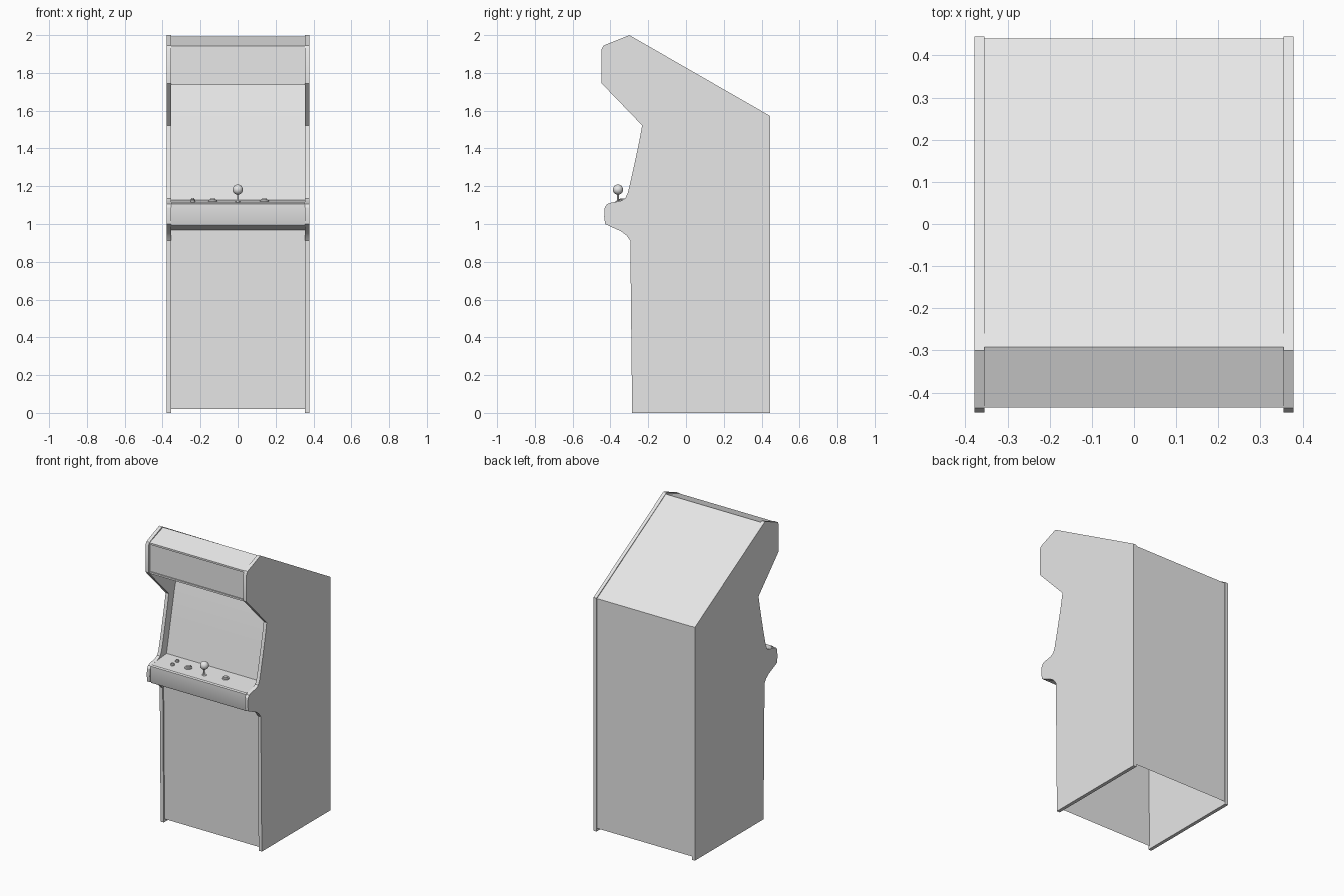
import bpy, bmesh, math

if "Cube" in bpy.data.objects:
    bpy.data.objects.remove(bpy.data.objects["Cube"])

grey = bpy.data.materials.new("light grey")
grey.diffuse_color = (0.8, 0.8, 0.8, 1)
grey.use_nodes = True
grey.node_tree.nodes["Principled BSDF"].inputs["Base Color"].default_value = grey.diffuse_color


def finish(name, bm, normals=True):
    if normals:
        bmesh.ops.recalc_face_normals(bm, faces=bm.faces)
    me = bpy.data.meshes.new(name)
    bm.to_mesh(me)
    bm.free()
    me.materials.append(grey)
    ob = bpy.data.objects.new(name, me)
    bpy.context.collection.objects.link(ob)
    bpy.ops.object.select_all(action='DESELECT')
    ob.select_set(True)
    bpy.context.view_layer.objects.active = ob
    bpy.ops.object.shade_smooth_by_angle(angle=math.radians(30))
    return ob


def slab(name, pts, x0, x1):
    """Solid plate from a (y, z) outline between two x positions."""
    bm = bmesh.new()
    f = bm.faces.new([bm.verts.new((x0, y, z)) for y, z in pts])
    r = bmesh.ops.extrude_face_region(bm, geom=[f])
    vs = [v for v in r['geom'] if isinstance(v, bmesh.types.BMVert)]
    bmesh.ops.translate(bm, verts=vs, vec=(x1 - x0, 0, 0))
    finish(name, bm)


def sheet(name, pts, w=0.356):
    """Thin panel following a (y, z) path between the sides."""
    bm = bmesh.new()
    rows = [[bm.verts.new((x, y, z)) for x in (-w, w)] for y, z in pts]
    for a, b in zip(rows, rows[1:]):
        bm.faces.new((a[0], a[1], b[1], b[0]))
    finish(name, bm, False)


def lathe(name, prof, x, y, z, n=20):
    """Round part from an (r, z) profile."""
    bm = bmesh.new()
    vs = [bm.verts.new((r, 0, h)) for r, h in prof]
    es = [bm.edges.new(p) for p in zip(vs, vs[1:])]
    bmesh.ops.spin(bm, geom=vs + es, axis=(0, 0, 1), cent=(0, 0, 0),
                   angle=2 * math.pi, steps=n)
    bmesh.ops.remove_doubles(bm, verts=bm.verts, dist=1e-5)
    finish(name, bm).location = (x, y, z)


# Side panels, cut to the cabinet silhouette
side = [(-0.285, 0), (-0.295, 0.912), (-0.315, 0.94), (-0.345, 0.962),
        (-0.385, 0.98), (-0.428, 1.0), (-0.433, 1.04), (-0.43, 1.088),
        (-0.418, 1.105), (-0.395, 1.113), (-0.345, 1.122), (-0.322, 1.135),
        (-0.308, 1.165), (-0.29, 1.24), (-0.266, 1.35), (-0.247, 1.44),
        (-0.232, 1.522), (-0.447, 1.745), (-0.447, 1.925), (-0.436, 1.945),
        (-0.3, 2.0), (0.445, 1.572), (0.445, 0)]
for label, s in (("right", 1), ("left", -1)):
    slab(label + "_side_panel", side, s * 0.355, s * 0.378)

# Panels between the sides; the base is open
sheet("front_door", [(-0.275, 0.02), (-0.285, 0.968)])
sheet("control_panel", [(-0.285, 0.968), (-0.418, 0.992), (-0.422, 1.0),
                        (-0.422, 1.105), (-0.415, 1.112), (-0.255, 1.128)])
sheet("screen", [(-0.255, 1.128), (-0.215, 1.32), (-0.17, 1.53), (-0.115, 1.735)])
sheet("marquee_underside", [(-0.115, 1.735), (-0.435, 1.735)])
sheet("marquee_lower_lip", [(-0.435, 1.735), (-0.435, 1.747), (-0.428, 1.747)])
sheet("marquee", [(-0.428, 1.747), (-0.428, 1.93)])
sheet("marquee_top", [(-0.428, 1.93), (-0.435, 1.93), (-0.435, 1.942), (-0.292, 1.992)])
sheet("sloping_roof", [(-0.292, 1.992), (0.44, 1.568)])
sheet("back_panel", [(0.44, 1.568), (0.44, 0.02)])


# Joystick: shaft, collar and ball
def deck(y):
    return 1.112 + (y + 0.415) * 0.1


ball = [(0.027 * math.sin(a * math.pi / 12), 0.065 - 0.027 * math.cos(a * math.pi / 12))
        for a in range(13)]
lathe("joystick_ball", ball, 0, -0.36, deck(-0.36), 24)
lathe("joystick_shaft", [(0, 0), (0.006, 0), (0.006, 0.045), (0, 0.045)],
      0, -0.36, deck(-0.36), 12)
lathe("joystick_collar", [(0.014, 0), (0.012, 0.004), (0, 0.004)], 0, -0.36, deck(-0.36), 16)

# Push buttons: two large action buttons and two small start buttons
for i, (x, y, r) in enumerate([(-0.135, -0.335, 0.023), (0.14, -0.33, 0.023),
                               (-0.24, -0.305, 0.012), (-0.24, -0.355, 0.012)]):
    lathe("button_%d" % (i + 1),
          [(r, -0.002), (r, 0.007), (r * 0.75, 0.01), (r * 0.65, 0.008),
           (r * 0.6, 0.014), (0, 0.015)], x, y, deck(y))
